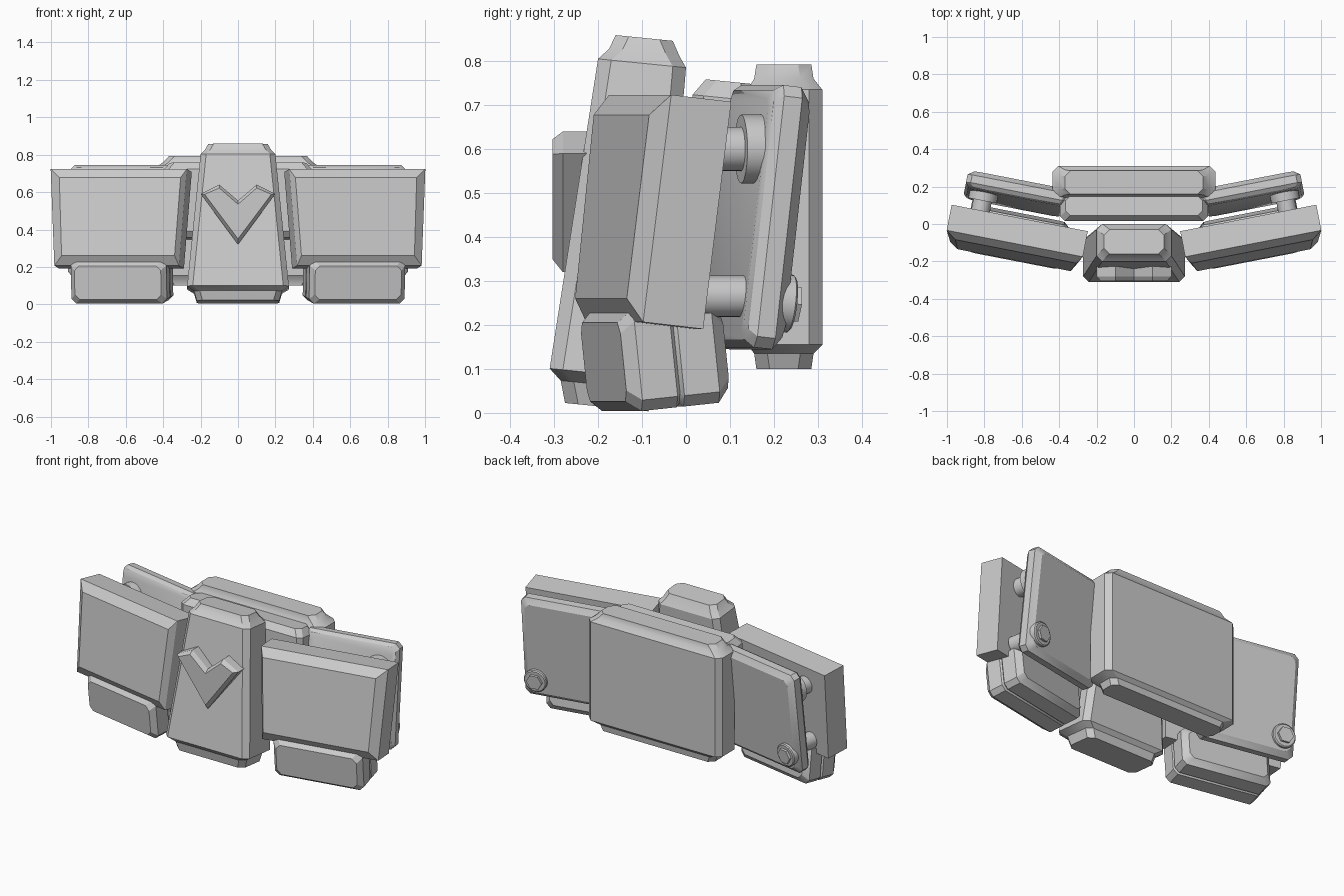
import bpy, bmesh
from math import radians, sin, cos, pi
from mathutils import Matrix, Vector

if "Cube" in bpy.data.objects:
    bpy.data.objects.remove(bpy.data.objects["Cube"])

grey = bpy.data.materials.new("plain_grey")
grey.use_nodes = True
grey.diffuse_color = (0.6, 0.6, 0.6, 1)
grey.node_tree.nodes["Principled BSDF"].inputs["Base Color"].default_value = grey.diffuse_color


def ring(axis, t, a0, a1, b0, b1, c=0.0, taper=0.0):
    """Chamfered rectangle across the given axis at position t."""
    pts = [(a0 + c, b0), (a1 - c, b0), (a1, b0 + c), (a1, b1 - c),
           (a1 - c, b1), (a0 + c, b1), (a0, b1 - c), (a0, b0 + c)]
    if axis == "z":
        return [Vector((a, b, t)) for a, b in pts]
    return [Vector((a * (1 + taper * b), t, b)) for a, b in pts]


def disc(t, r, n):
    return [Vector((r * cos(2 * pi * i / n), t, r * sin(2 * pi * i / n))) for i in range(n)]


def loft(name, rings, matrix=Matrix(), side=1, angle=30):
    """Skin a stack of equal rings, close the ends, and place the part."""
    bm = bmesh.new()
    rows = []
    for r in rings:
        row = []
        for p in r:
            q = matrix @ p
            row.append(bm.verts.new((q.x * side, q.y, q.z)))
        rows.append(row)
    for lo, hi in zip(rows, rows[1:]):
        for i in range(len(lo)):
            j = (i + 1) % len(lo)
            bm.faces.new((lo[i], lo[j], hi[j], hi[i]))
    bm.faces.new(rows[0])
    bm.faces.new(rows[-1])
    bmesh.ops.remove_doubles(bm, verts=bm.verts, dist=1e-5)
    bmesh.ops.recalc_face_normals(bm, faces=bm.faces)
    mesh = bpy.data.meshes.new(name)
    bm.to_mesh(mesh)
    bm.free()
    mesh.materials.append(grey)
    ob = bpy.data.objects.new(name, mesh)
    bpy.context.collection.objects.link(ob)
    bpy.ops.object.select_all(action="DESELECT")
    ob.select_set(True)
    bpy.context.view_layer.objects.active = ob
    bpy.ops.object.shade_smooth_by_angle(angle=radians(angle))
    return ob


def frame(x, y, z, tilt):
    return (Matrix.Translation((x, y, z)) @ Matrix.Rotation(radians(11), 4, "Z")
            @ Matrix.Rotation(radians(tilt), 4, "X"))


# Leaning centre column with stepped ends
lean = Matrix.Translation((0, 0, -0.015))
lean[2][1] = -0.1
column = [(0.01, 0.22, -0.275, -0.085), (0.06, 0.235, -0.285, -0.08), (0.085, 0.272, -0.31, -0.06),
          (0.80, 0.2, -0.2, 0.0), (0.825, 0.178, -0.175, -0.015), (0.858, 0.16, -0.16, -0.03)]
loft("centre_column", [ring("z", z, -w, w, a, b, 0.03) for z, w, a, b in column], lean)

# Raised chevron with a bevelled front
chevron = [(0, 0.32), (0.2, 0.59), (0.1, 0.64), (0, 0.555), (-0.1, 0.64), (-0.2, 0.59)]
inner = [(0, 0.35), (0.178, 0.588), (0.1, 0.622), (0, 0.535), (-0.1, 0.622), (-0.178, 0.588)]
loft("chevron", [[Vector((x, y, z)) for x, z in shape]
                 for y, shape in ((-0.21, chevron), (-0.28, chevron), (-0.304, inner))], angle=15)

# Broad block at the back
block = [(0.1, 0.37, 0.16, 0.285), (0.135, 0.385, 0.155, 0.29), (0.155, 0.435, 0.14, 0.31),
         (0.735, 0.435, 0.14, 0.31), (0.76, 0.4, 0.155, 0.29), (0.792, 0.37, 0.16, 0.285)]
loft("back_block", [ring("z", z, -w, w, a, b, 0.03) for z, w, a, b in block])

# Thinner block joining the column to the back
spacer = [(0.355, 0.37, 0.04, 0.15), (0.385, 0.395, 0.015, 0.15),
          (0.72, 0.395, 0.015, 0.15), (0.758, 0.365, 0.045, 0.15)]
loft("middle_block", [ring("z", z, -w, w, a, b, 0.025) for z, w, a, b in spacer], lean @ Matrix.Translation((0, 0, 0.02)))

for side, label in ((1, "left"), (-1, "right")):
    # Front wing plate, tapering downward with a softly raised face
    wing = [ring("y", y, -0.355 + i, 0.355 - k, -0.26 + k, 0.26 - k, 0.0, 0.17)
            for y, i, k in ((0.07, 0, 0), (-0.07, 0, 0), (-0.105, 0.022, 0.05))]
    loft(label + "_wing_plate", wing, frame(0.63, -0.065, 0.457, -6.5), side)

    # Lower pod, a front shell and a rear shell with a seam between them
    pod = [ring("y", y, -0.26 + i, 0.26 - i, -0.115 + i, 0.115 - i, 0.025)
           for y, i in ((-0.12, 0.025), (-0.09, 0), (-0.008, 0), (0, 0.008),
                        (0.008, 0), (0.09, 0), (0.12, 0.03))]
    loft(label + "_lower_pod", pod, frame(0.62, -0.07, 0.128, 6), side)

    # Rear side panel
    panel = [ring("y", y, -0.275 + i, 0.275 - i, -0.3 + i, 0.3 - i, 0.025)
             for y, i in ((-0.048, 0.035), (-0.04, 0.015), (-0.02, 0), (0.022, 0), (0.048, 0.03))]
    loft(label + "_rear_panel", panel, frame(0.63, 0.16, 0.445, -6.5), side)

    # Upper peg and lower through bolt with a hexagonal head
    loft(label + "_upper_peg", [disc(y, r, 24) for y, r in
         ((-0.07, 0.05), (0, 0.05), (0, 0.078), (0.05, 0.078))],
         frame(0.81, 0.125, 0.6, 0), side)
    loft(label + "_lower_peg", [disc(y, r, 24) for y, r in ((-0.08, 0.047), (0.04, 0.047))],
         frame(0.82, 0.11, 0.265, 0), side)
    loft(label + "_bolt_washer", [disc(y, r, 24) for y, r in
         ((-0.03, 0.066), (0.015, 0.066), (0.02, 0.06))],
         frame(0.82, 0.222, 0.25, -6.5), side)
    loft(label + "_bolt_head", [disc(y, 0.045, 6) for y in (0, 0.034)],
         frame(0.82, 0.222, 0.25, -6.5), side)
